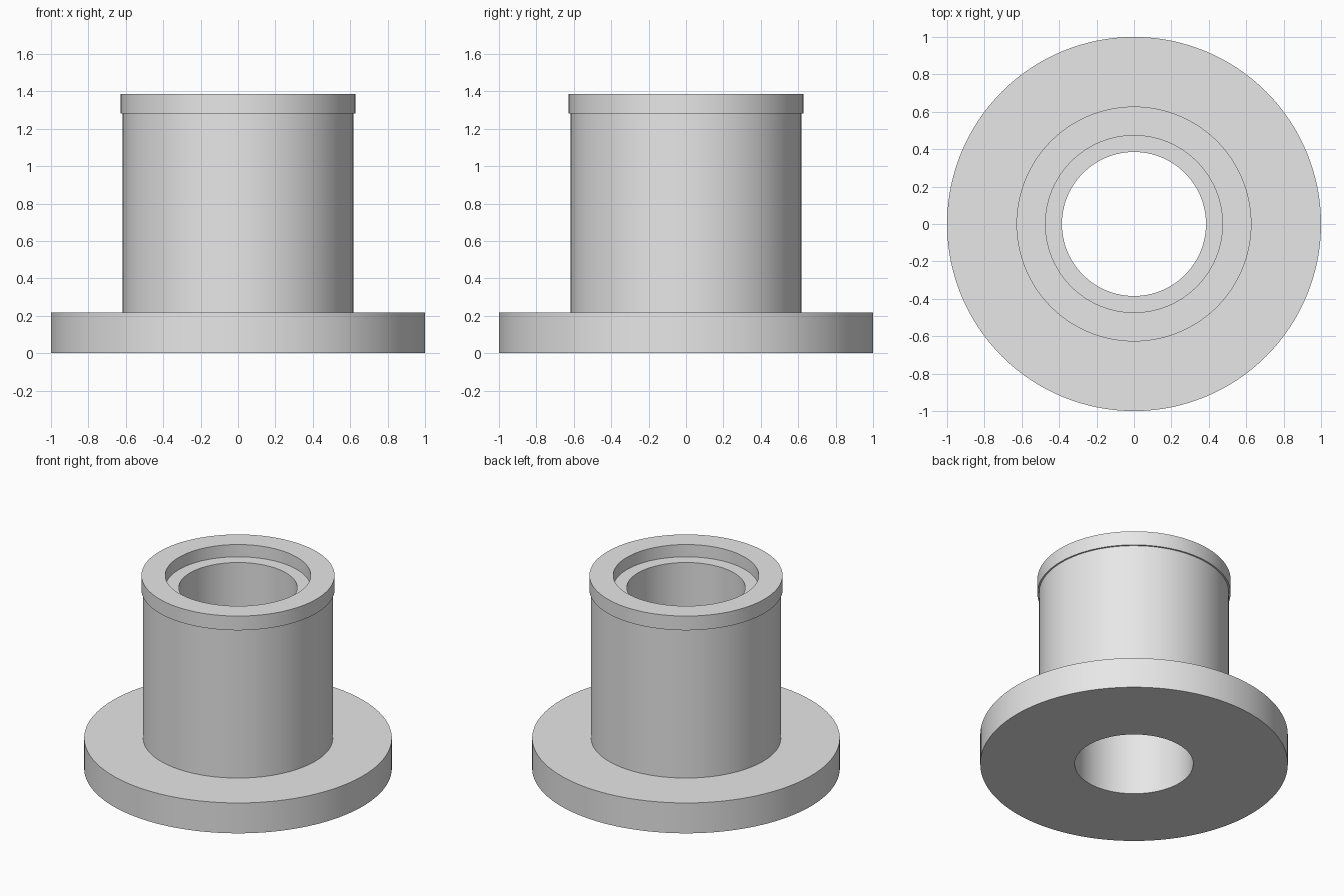
import bpy
import bmesh
import math

cube = bpy.data.objects.get("Cube")
if cube:
    bpy.data.objects.remove(cube, do_unlink=True)

SEGMENTS = 128

# Plain grey finish
grey = bpy.data.materials.new("light_grey")
grey.use_nodes = True
colour = (0.8, 0.8, 0.8, 1)
grey.diffuse_color = colour
grey.node_tree.nodes["Principled BSDF"].inputs["Base Color"].default_value = colour

# Radii and heights
bore, recess, barrel, rim, flange = 0.385, 0.473, 0.617, 0.628, 1.0
flange_top, rim_base, top = 0.218, 1.283, 1.385
recess_floor = top - 0.088


def lathe(name, profile):
    """Revolve a closed (radius, height) profile about the z axis."""
    bm = bmesh.new()
    rings = []
    for r, z in profile:
        angles = (math.tau * i / SEGMENTS for i in range(SEGMENTS))
        rings.append([bm.verts.new((r * math.cos(a), r * math.sin(a), z)) for a in angles])
    for k, ring in enumerate(rings):
        after = rings[(k + 1) % len(rings)]
        for i in range(SEGMENTS):
            j = (i + 1) % SEGMENTS
            bm.faces.new((ring[i], ring[j], after[j], after[i]))
    bmesh.ops.recalc_face_normals(bm, faces=bm.faces)
    mesh = bpy.data.meshes.new(name)
    bm.to_mesh(mesh)
    bm.free()
    mesh.materials.append(grey)
    obj = bpy.data.objects.new(name, mesh)
    bpy.context.collection.objects.link(obj)
    bpy.ops.object.select_all(action="DESELECT")
    obj.select_set(True)
    bpy.context.view_layer.objects.active = obj
    bpy.ops.object.shade_smooth_by_angle(angle=math.radians(30))
    return obj


# Flange, barrel, raised rim, counterbore and through hole in one turned body
lathe("flanged_bushing", [
    (bore, 0), (flange, 0), (flange, flange_top),
    (barrel, flange_top), (barrel, rim_base),
    (rim, rim_base), (rim, top),
    (recess, top), (recess, recess_floor), (bore, recess_floor),
])
